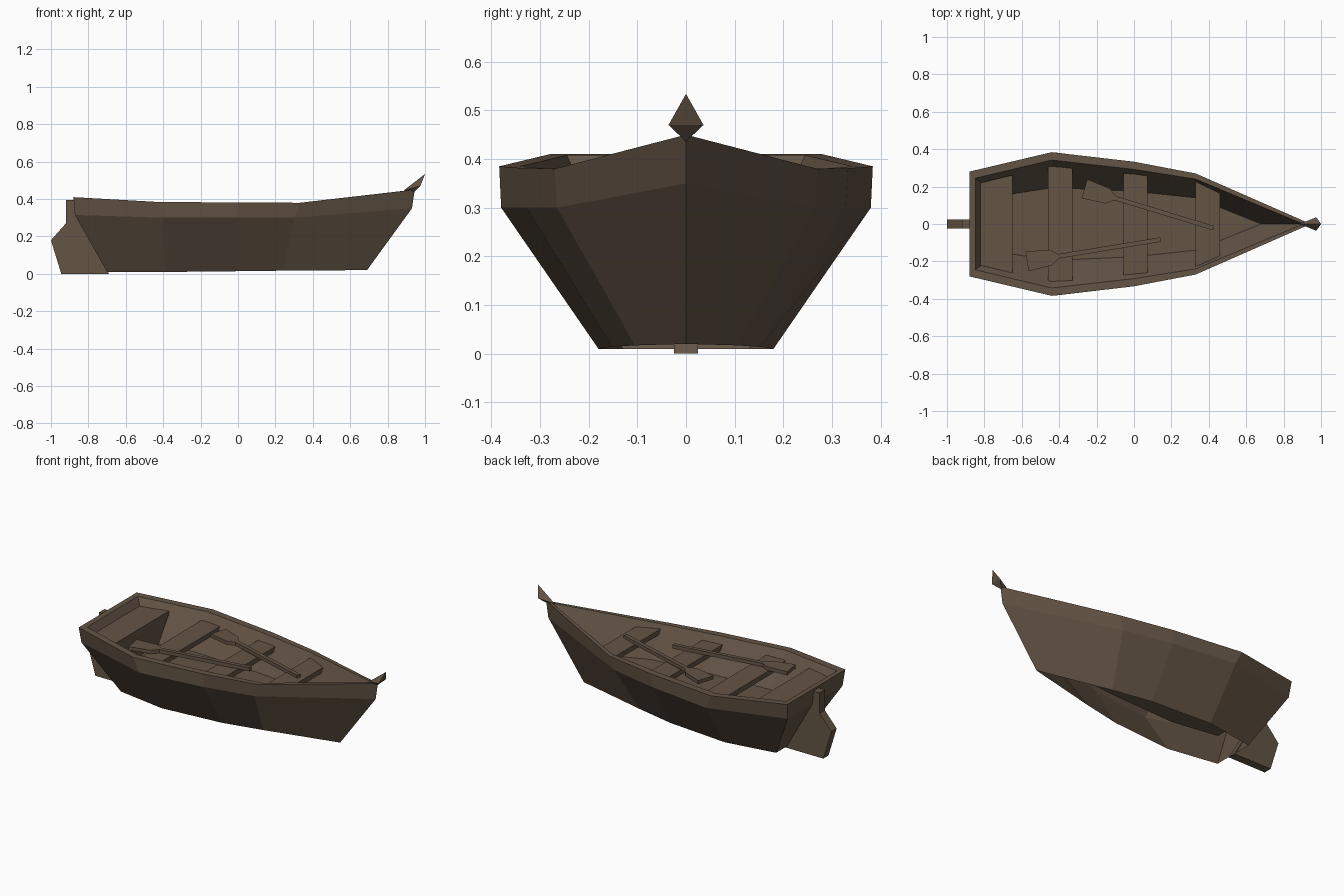
import bpy, bmesh, math
from mathutils import Vector

if "Cube" in bpy.data.objects:
    bpy.data.objects.remove(bpy.data.objects["Cube"])

wood = bpy.data.materials.new("weathered_brown_wood")
wood.diffuse_color = (0.127, 0.089, 0.060, 1)
wood.use_nodes = True
wood.node_tree.nodes["Principled BSDF"].inputs["Base Color"].default_value = wood.diffuse_color


def finish(name, bm):
    me = bpy.data.meshes.new(name)
    bm.to_mesh(me)
    bm.free()
    me.materials.append(wood)
    ob = bpy.data.objects.new(name, me)
    bpy.context.collection.objects.link(ob)
    return ob


def prism(name, pts, vec):
    """Extrude a flat outline along a vector."""
    bm = bmesh.new()
    a = [bm.verts.new(p) for p in pts]
    b = [bm.verts.new(Vector(p) + Vector(vec)) for p in pts]
    n = len(a)
    bm.faces.new(a)
    bm.faces.new(b[::-1])
    for i in range(n):
        bm.faces.new((a[i], b[i], b[(i + 1) % n], a[(i + 1) % n]))
    bmesh.ops.recalc_face_normals(bm, faces=bm.faces)
    return finish(name, bm)


# Hull: half-rings from stern to bow (x, half width, z).
# The outer shell is open underneath; the inner tub has a raised floor.
FLOOR_Z = .20
rings = [
    [(-.70, .13, .01), (-.39, .18, .01), (0, .152, .014), (.24, .105, .017), (.69, 0, .02)],      # outer bottom
    [(-.872, .265, .315), (-.40, .38, .30), (0, .328, .30), (.30, .265, .30), (.93, 0, .35)],     # outer knuckle
    [(-.88, .28, .41), (-.44, .384, .385), (0, .333, .381), (.33, .27, .38), (.945, 0, .45)],     # rim outside
    [(-.848, .245, .408), (-.44, .342, .385), (0, .292, .381), (.33, .24, .38), (.905, 0, .446)], # rim inside
    [(x, w, FLOOR_Z) for x, w in
     [(-.72, .15), (-.43, .195), (0, .175), (.33, .14), (.68, 0)]],                               # floor edge
]
bm = bmesh.new()
loops = []
for half in rings:
    full = [(x, -y, z) for x, y, z in half] + half[-2::-1]
    loops.append([bm.verts.new(p) for p in full])
for lo, hi in zip(loops, loops[1:]):
    n = len(lo)
    for j in range(n):
        k = (j + 1) % n
        bm.faces.new((lo[j], lo[k], hi[k], hi[j]))
bm.faces.new(loops[-1])  # floor, facing up
finish("hull", bm)

# Seats: x start, x end, half width at each end, top height
for name, x0, x1, w0, w1, z in [
    ("stern_seat", -.82, -.65, .22, .262, .365),
    ("rear_seat", -.46, -.33, .308, .302, .343),
    ("middle_seat", -.055, .072, .277, .263, .343),
    ("front_seat", .33, .46, .228, .185, .355),
]:
    prism(name, [(x0, -w0, z), (x1, -w1, z), (x1, w1, z), (x0, w0, z)], (0, 0, -.03))

# Panel closing the space under the stern seat
prism("stern_seat_panel", [(-.65, -.255, .34), (-.65, -.16, FLOOR_Z), (-.65, .16, FLOOR_Z), (-.65, .255, .34)],
      (-.015, 0, 0))


# Oars resting across the seats
def oar(name, start, end, z):
    d = Vector(end) - Vector(start)
    u = d.normalized()
    v = Vector((-u.y, u.x))
    half = [(0, .053), (.13, .042), (.17, .012), (d.length, .012)]
    outline = half + [(a, -w) for a, w in reversed(half)]
    pts = [Vector(start) + u * a + v * w for a, w in outline]
    prism(name, [(p.x, p.y, z) for p in pts], (0, 0, .022))


oar("left_oar", (-.265, .188), (.425, -.022), .350)
oar("right_oar", (-.572, -.20), (.143, -.083), .345)

# Rudder against the sloped transom
prism("rudder", [(x, -.025, z) for x, z in [
    (-.92, .395), (-.873, .395), (-.868, .315), (-.69, 0), (-.945, 0), (-1, .18), (-.92, .27)]],
    (0, .05, 0))

# Pointed bow ornament
bm = bmesh.new()
for p in [(1, 0, .534), (.975, -.036, .47), (.975, .036, .47), (.94, 0, .436), (.885, 0, .445)]:
    bm.verts.new(p)
bmesh.ops.convex_hull(bm, input=bm.verts)
bmesh.ops.recalc_face_normals(bm, faces=bm.faces)
finish("bow_ornament", bm)
